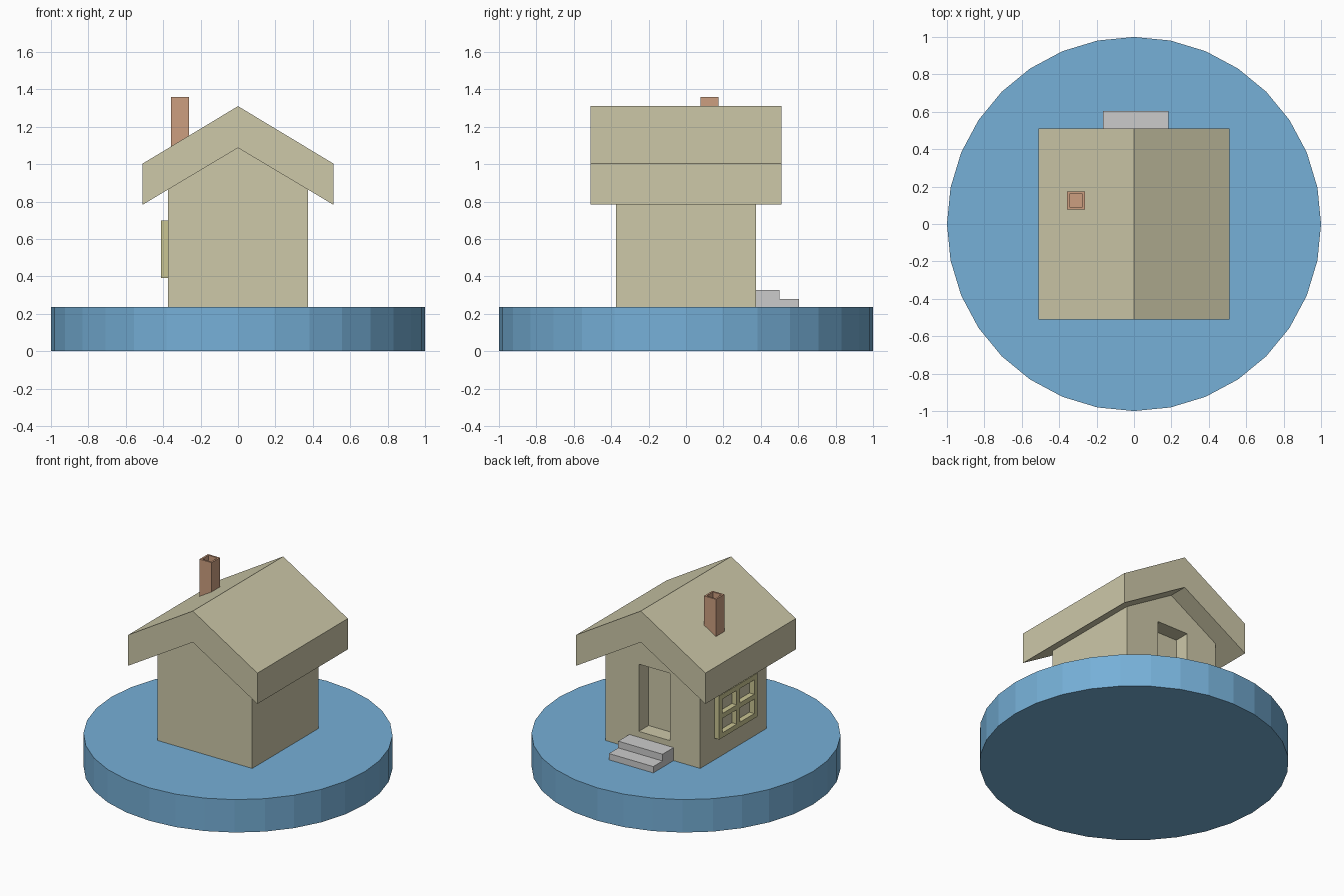
import bpy, bmesh, math
from mathutils import Vector

if "Cube" in bpy.data.objects:
    bpy.data.objects.remove(bpy.data.objects["Cube"])


def material(name, rgb):
    m = bpy.data.materials.new(name)
    m.diffuse_color = tuple((c / 255) ** 2.2 for c in rgb) + (1,)
    m.use_nodes = True
    m.node_tree.nodes["Principled BSDF"].inputs["Base Color"].default_value = m.diffuse_color
    return m


BLUE = material("blue", (117, 174, 214))
CREAM = material("cream", (204, 199, 167))
YELLOW = material("window yellow", (200, 195, 145))
BRICK = material("brick", (203, 157, 127))


def finish(name, bm, mat=None):
    bmesh.ops.recalc_face_normals(bm, faces=bm.faces)
    mesh = bpy.data.meshes.new(name)
    bm.to_mesh(mesh)
    bm.free()
    if mat:
        mesh.materials.append(mat)
    ob = bpy.data.objects.new(name, mesh)
    bpy.context.collection.objects.link(ob)
    return ob


def add_box(bm, lo, hi):
    lo, hi = Vector(lo), Vector(hi)
    verts = bmesh.ops.create_cube(bm, size=1)["verts"]
    for v in verts:
        v.co = (lo + hi) / 2 + v.co * (hi - lo)


def box(name, lo, hi, mat=None):
    bm = bmesh.new()
    add_box(bm, lo, hi)
    return finish(name, bm, mat)


def prism(name, points, direction, mat=None):
    """Extrude a closed outline along a direction."""
    bm = bmesh.new()
    face = bm.faces.new([bm.verts.new(p) for p in points])
    ext = bmesh.ops.extrude_face_region(bm, geom=[face], use_keep_orig=True)
    moved = [g for g in ext["geom"] if isinstance(g, bmesh.types.BMVert)]
    bmesh.ops.translate(bm, verts=moved, vec=direction)
    return finish(name, bm, mat)


GROUND = 0.235

# Round base
bm = bmesh.new()
bmesh.ops.create_cone(bm, cap_ends=True, segments=32, radius1=1, radius2=1, depth=GROUND)
bmesh.ops.translate(bm, verts=bm.verts, vec=(0, 0, GROUND / 2))
finish("round_base", bm, BLUE)

# Walls with gables, reaching up to the roof
W = 0.375
walls = prism("house_walls",
              [(x, -W, z) for x, z in ((-W, GROUND), (W, GROUND), (W, 0.868), (0, 1.09), (-W, 0.868))],
              (0, 2 * W, 0), CREAM)

# Recessed doorway in the back wall
cutter = box("door_cutter", (-0.135, W - 0.11, 0.37), (0.11, W + 0.1, 0.85))
mod = walls.modifiers.new("doorway", "BOOLEAN")
mod.operation = "DIFFERENCE"
mod.solver = "EXACT"
mod.object = cutter
bpy.context.view_layer.objects.active = walls
bpy.ops.object.modifier_apply(modifier=mod.name)
bpy.data.objects.remove(cutter)

# Thick pitched roof
R = 0.51
prism("roof",
      [(x, -R, z) for x, z in ((-R, 0.783), (0, 1.087), (R, 0.783), (R, 1.003), (0, 1.31), (-R, 1.003))],
      (0, 2 * R, 0), CREAM)

# Hollow chimney
bm = bmesh.new()
add_box(bm, (-0.358, 0.078, 1.0), (-0.263, 0.173, 1.36))
top = max(bm.faces, key=lambda f: f.calc_center_median().z)
bm.normal_update()
bmesh.ops.inset_region(bm, faces=[top], thickness=0.018)
hole = bmesh.ops.extrude_face_region(bm, geom=[top])
bmesh.ops.translate(bm, vec=(0, 0, -0.12),
                    verts=[g for g in hole["geom"] if isinstance(g, bmesh.types.BMVert)])
if top.is_valid:
    bmesh.ops.delete(bm, geom=[top], context="FACES_ONLY")
finish("chimney", bm, BRICK)

# Window frame on the left wall: three uprights with crossbars between them
bm = bmesh.new()
B = 0.035
X0, X1 = -0.413, -W
Z0, Z1 = 0.39, 0.70
ys = [-0.215, -B / 2, 0.215 - B]
for y in ys:
    add_box(bm, (X0, y, Z0), (X1, y + B, Z1))
for z in (Z0, (Z0 + Z1 - B) / 2, Z1 - B):
    for a, b in zip(ys, ys[1:]):
        add_box(bm, (X0, a + B, z), (X1, b, z + B))
finish("window_frame", bm, YELLOW)

# Two doorsteps as one stepped profile
prism("door_steps",
      [(-0.165, y, z) for y, z in ((W, GROUND), (0.605, GROUND), (0.605, 0.28),
                                   (0.50, 0.28), (0.50, 0.328), (W, 0.328))],
      (0.35, 0, 0))
